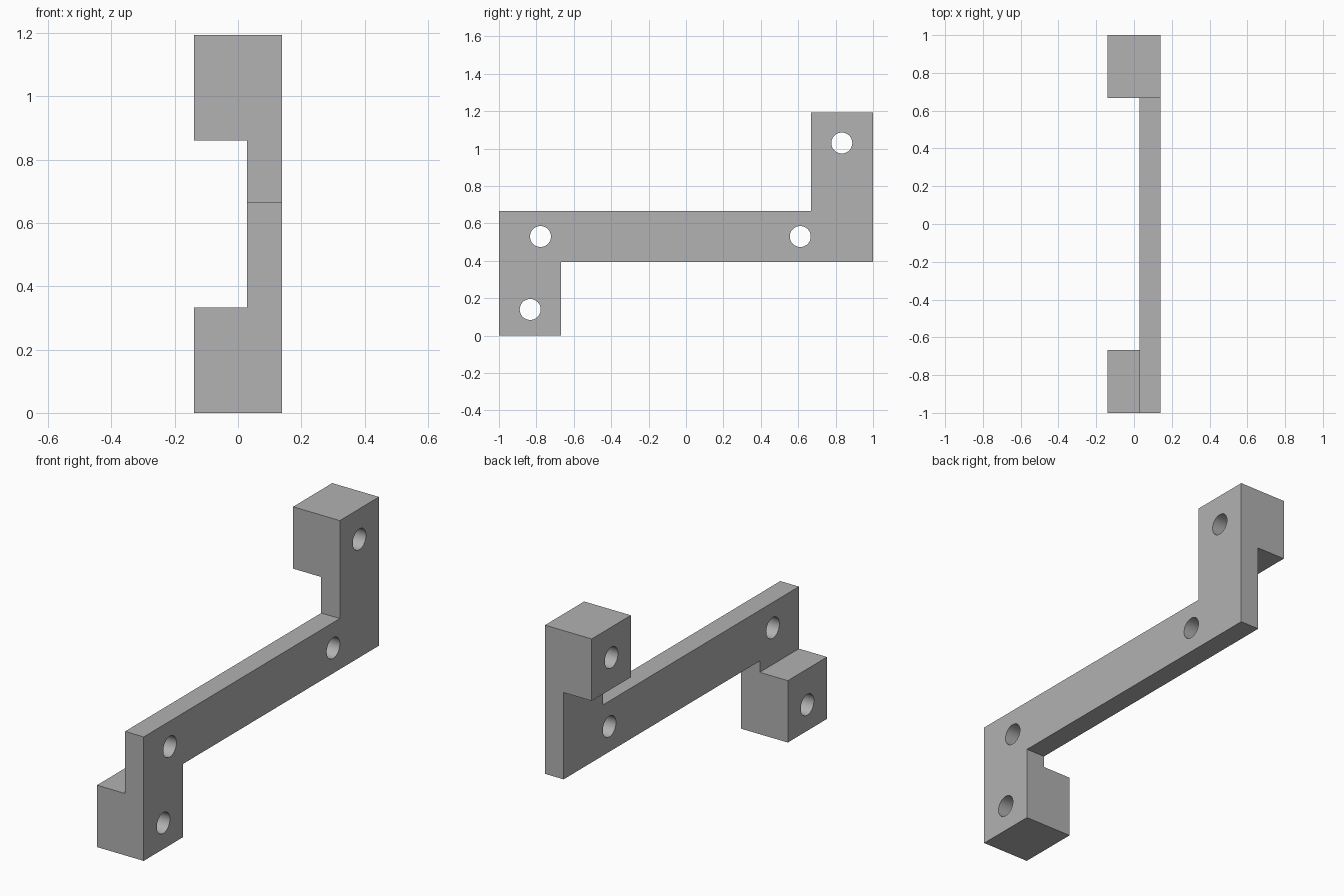
import bpy, bmesh
from math import pi
from mathutils import Matrix, Vector

cube = bpy.data.objects.get("Cube")
if cube:
    bpy.data.objects.remove(cube, do_unlink=True)

# Shared dimensions
BACK, STEP, FACE = -0.139, 0.028, 0.139    # across x
END, INNER = 1.0, 0.667                    # along y
BAR_LOW, BAR_HIGH = 0.394, 0.667           # height of the long bar
TOP, BLOCK = 1.194, 0.333
HOLE_RADIUS = 0.056
HOLES = [(-0.833, 0.14), (-0.778, 0.53), (0.611, 0.53), (0.833, 1.03)]

grey = bpy.data.materials.new("plain grey")
grey.use_nodes = True
grey.diffuse_color = (0.445, 0.445, 0.445, 1)
grey.node_tree.nodes["Principled BSDF"].inputs["Base Color"].default_value = grey.diffuse_color


def add_object(name, bm):
    mesh = bpy.data.meshes.new(name)
    bmesh.ops.recalc_face_normals(bm, faces=bm.faces)
    bm.to_mesh(mesh)
    bm.free()
    mesh.materials.append(grey)
    obj = bpy.data.objects.new(name, mesh)
    bpy.context.collection.objects.link(obj)
    return obj


def prism(name, outline, x0, x1):
    """Solid with a side outline in (y, z), running from x0 to x1."""
    bm = bmesh.new()
    near = [bm.verts.new((x0, y, z)) for y, z in outline]
    far = [bm.verts.new((x1, y, z)) for y, z in outline]
    bm.faces.new(near)
    bm.faces.new(far)
    for i in range(len(outline)):
        j = (i + 1) % len(outline)
        bm.faces.new((near[i], near[j], far[j], far[i]))
    return add_object(name, bm)


def combine(target, helper, operation):
    helper.hide_render = True
    bpy.context.view_layer.objects.active = target
    mod = target.modifiers.new(operation.lower(), 'BOOLEAN')
    mod.operation, mod.solver, mod.object = operation, 'EXACT', helper
    bpy.ops.object.modifier_apply(modifier=mod.name)
    bpy.data.objects.remove(helper, do_unlink=True)


# Stepped plate: lower leg, long bar, upper leg
bracket = prism("bracket", [
    (-END, 0), (-INNER, 0), (-INNER, BAR_LOW), (END, BAR_LOW),
    (END, TOP), (INNER, TOP), (INNER, BAR_HIGH), (-END, BAR_HIGH)], STEP, FACE)

# Thick blocks at both ends
for name, y0, y1, z0, z1 in (("lower_block", -END, -INNER, 0, BLOCK),
                             ("upper_block", INNER, END, TOP - BLOCK, TOP)):
    block = prism(name, [(y0, z0), (y1, z0), (y1, z1), (y0, z1)], BACK, STEP)
    combine(bracket, block, 'UNION')

# Through holes
bm = bmesh.new()
for y, z in HOLES:
    bmesh.ops.create_cone(
        bm, cap_ends=True, segments=48, radius1=HOLE_RADIUS, radius2=HOLE_RADIUS, depth=1,
        matrix=Matrix.Translation(Vector((0, y, z))) @ Matrix.Rotation(pi / 2, 4, 'Y'))
combine(bracket, add_object("hole_cutter", bm), 'DIFFERENCE')

# Smooth hole walls, sharp outer edges
bpy.ops.object.select_all(action='DESELECT')
bracket.select_set(True)
bpy.context.view_layer.objects.active = bracket
bpy.ops.object.shade_smooth_by_angle()
